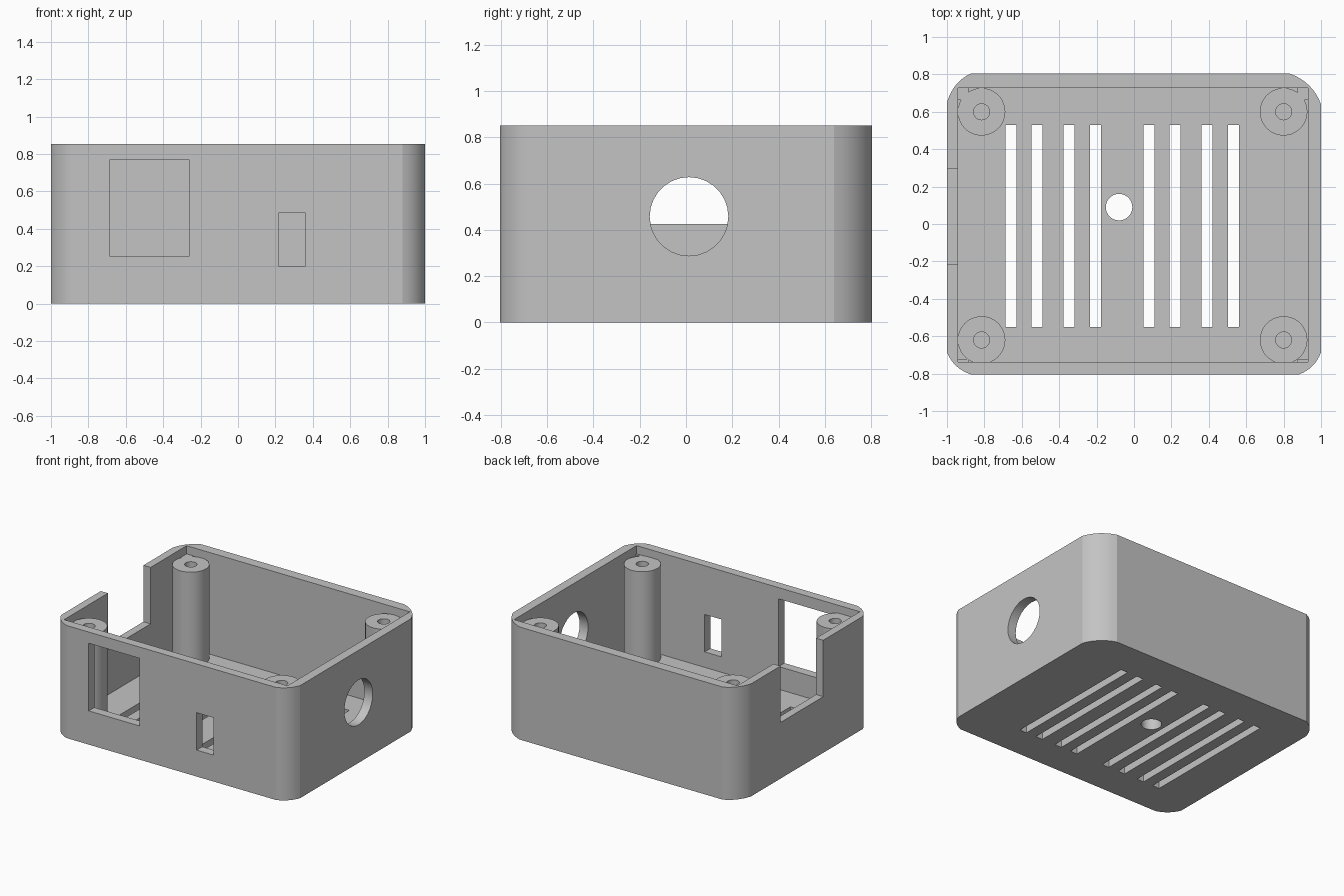
import bpy, bmesh, math
from mathutils import Vector

cube = bpy.data.objects.get("Cube")
if cube:
    bpy.data.objects.remove(cube, do_unlink=True)

HEIGHT, FLOOR, POST_TOP = 0.852, 0.083, 0.793
INNER = (-0.94, 0.93, -0.737, 0.728)

grey = bpy.data.materials.new("plain_grey")
grey.use_nodes = True
grey.diffuse_color = (0.55, 0.55, 0.55, 1)
grey.node_tree.nodes["Principled BSDF"].inputs["Base Color"].default_value = grey.diffuse_color


def finish(name, bm):
    bmesh.ops.recalc_face_normals(bm, faces=bm.faces)
    mesh = bpy.data.meshes.new(name)
    bm.to_mesh(mesh)
    bm.free()
    mesh.materials.append(grey)
    obj = bpy.data.objects.new(name, mesh)
    bpy.context.collection.objects.link(obj)
    return obj


def prism(name, outline, z0, z1):
    bm = bmesh.new()
    face = bm.faces.new([bm.verts.new((x, y, z0)) for x, y in outline])
    top = bmesh.ops.extrude_face_region(bm, geom=[face])["geom"]
    verts = [v for v in top if isinstance(v, bmesh.types.BMVert)]
    bmesh.ops.translate(bm, vec=(0, 0, z1 - z0), verts=verts)
    return finish(name, bm)


def block(name, x0, x1, y0, y1, z0, z1):
    return prism(name, [(x0, y0), (x1, y0), (x1, y1), (x0, y1)], z0, z1)


def circle(x, y, r, n):
    turns = [2 * math.pi * i / n for i in range(n)]
    return [(x + r * math.cos(t), y + r * math.sin(t)) for t in turns]


def activate(obj):
    bpy.ops.object.select_all(action="DESELECT")
    obj.select_set(True)
    bpy.context.view_layer.objects.active = obj


def cut(obj, cutter):
    mod = obj.modifiers.new("cut", "BOOLEAN")
    mod.operation, mod.solver, mod.object = "DIFFERENCE", "EXACT", cutter
    activate(obj)
    bpy.ops.object.modifier_apply(modifier=mod.name)
    bpy.data.objects.remove(cutter, do_unlink=True)


def smooth(obj):
    activate(obj)
    bpy.ops.object.shade_smooth_by_angle(angle=math.radians(20))


# Outer outline with shallow curved corners
outline = []
for sx, sy, dx, dy in [(1, 1, 0.17, 0.165), (-1, 1, 0.13, 0.155),
                       (-1, -1, 0.13, 0.12), (1, -1, 0.12, 0.12)]:
    corner = Vector((sx, sy * 0.805))
    a, b = corner - Vector((0, sy * dy)), corner - Vector((sx * dx, 0))
    if sx * sy < 0:
        a, b = b, a
    control = corner.lerp((a + b) / 2, 0.53)
    for i in range(9):
        t = i / 8
        outline.append(a.lerp(control, t).lerp(control.lerp(b, t), t))
case = prism("case_body", outline, 0, HEIGHT)

# Hollow interior
cut(case, block("cavity", *INNER, FLOOR, 1))

# Front windows and the open notch in the side wall
cut(case, block("large_window", -0.687, -0.26, -1, -0.6, 0.255, 0.767))
cut(case, block("small_window", 0.217, 0.36, -1, -0.6, 0.2, 0.483))
cut(case, block("side_notch", -1.2, -0.9, -0.213, 0.297, 0.425, 1))

# Round port in the opposite side wall
port = prism("round_port", circle(0, 0, 0.17, 28), -0.2, 0.2)
port.rotation_euler.y = math.pi / 2
port.location = (1, 0.013, 0.458)
bpy.context.view_layer.update()
cut(case, port)

# Floor vents and centre hole
for x in (-0.658, -0.518, -0.348, -0.206, 0.08, 0.22, 0.39, 0.532):
    cut(case, block("vent", x - 0.029, x + 0.029, -0.55, 0.53, -0.2, 0.15))
cut(case, prism("floor_hole", circle(-0.08, 0.09, 0.071, 28), -0.2, 0.15))
smooth(case)

# Screw posts, each with a small gusset filling the corner behind it
for side, x, wall_x in (("right", -0.815, INNER[0]), ("left", 0.8, INNER[1])):
    for end, y, wall_y, reach in (("back", 0.6, INNER[3], 0.065),
                                  ("front", -0.62, INNER[2], 0.015)):
        post = prism(f"{end}_{side}_post", circle(x, y, 0.127, 40), FLOOR - 0.02, POST_TOP)
        cut(post, prism("bore", circle(x, y, 0.043, 24), FLOOR + 0.02, 1))
        smooth(post)
        tip_x = wall_x + math.copysign(0.055, -x)
        tip_y = wall_y - math.copysign(reach, y)
        xs, ys = sorted((wall_x, tip_x)), sorted((wall_y, tip_y))
        block(f"{end}_{side}_gusset", *xs, *ys, FLOOR - 0.01, POST_TOP - 0.003)
